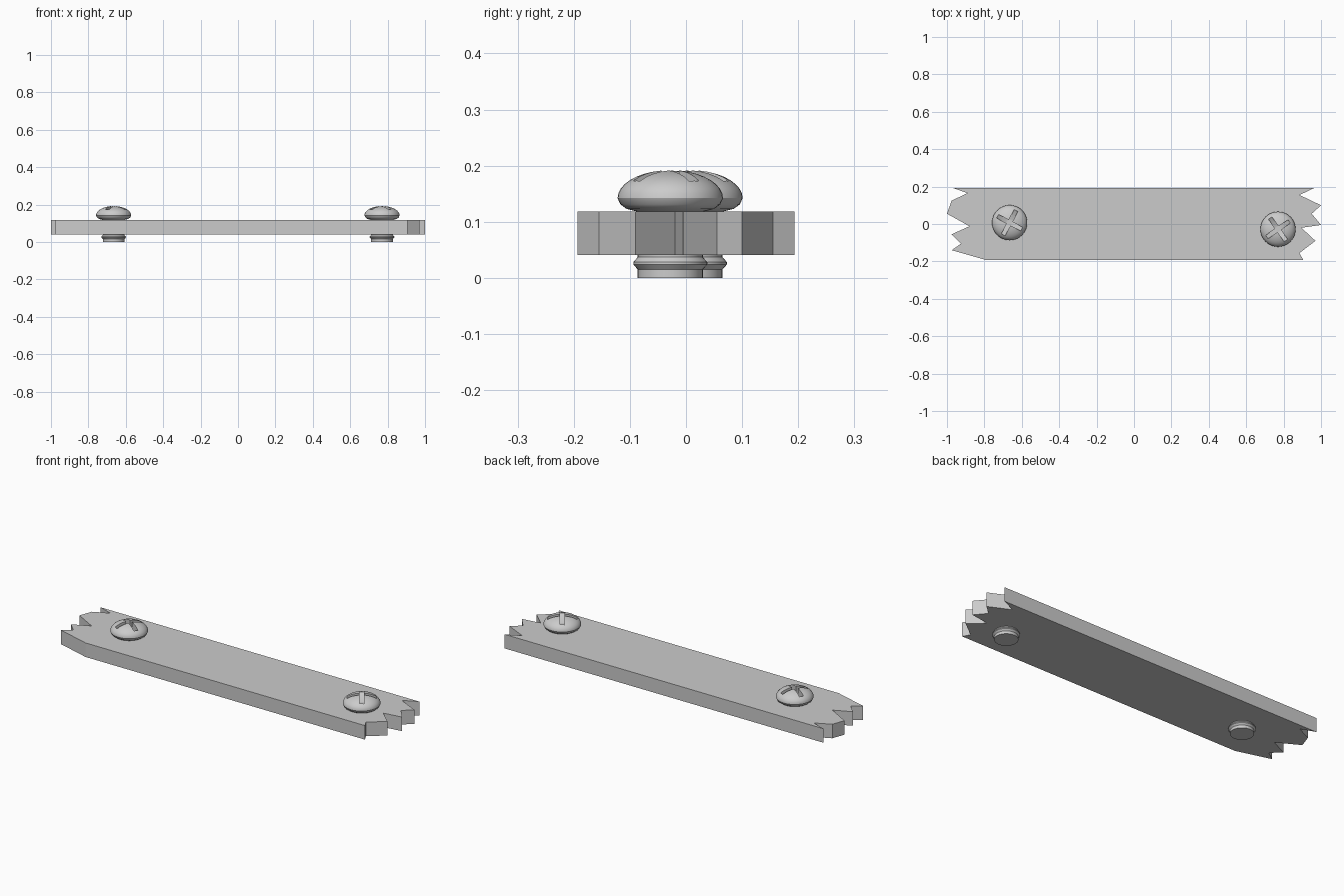
import bpy, bmesh
from math import sin, cos, pi, radians
from mathutils import Matrix, Vector

if "Cube" in bpy.data.objects:
    bpy.data.objects.remove(bpy.data.objects["Cube"])


def make_object(name, bm):
    bmesh.ops.recalc_face_normals(bm, faces=bm.faces)
    mesh = bpy.data.meshes.new(name)
    bm.to_mesh(mesh)
    bm.free()
    ob = bpy.data.objects.new(name, mesh)
    bpy.context.collection.objects.link(ob)
    return ob


def extrude_outline(name, points, vec):
    """Close an outline of 3D points and extrude it along vec."""
    bm = bmesh.new()
    face = bm.faces.new([bm.verts.new(p) for p in points])
    new = bmesh.ops.extrude_face_region(bm, geom=[face], use_keep_orig=True)["geom"]
    bmesh.ops.translate(bm, vec=vec, verts=[g for g in new if isinstance(g, bmesh.types.BMVert)])
    return make_object(name, bm)


def lathe(name, profile, steps=40):
    """Spin an (r, z) profile about z, starting and ending on the axis."""
    bm = bmesh.new()
    verts = [bm.verts.new((r, 0, z)) for r, z in profile]
    edges = [bm.edges.new(pair) for pair in zip(verts, verts[1:])]
    bmesh.ops.spin(bm, geom=verts + edges, cent=(0, 0, 0), axis=(0, 0, 1),
                   angle=2 * pi, steps=steps, use_duplicate=False)
    bmesh.ops.remove_doubles(bm, verts=bm.verts, dist=1e-5)
    return make_object(name, bm)


# plank with splintered ends
left_end = [(-0.97, 0.193), (-0.89, 0.165), (-0.975, 0.125), (-1.0, 0.055), (-0.88, -0.012),
            (-0.975, -0.055), (-0.925, -0.105), (-0.975, -0.14), (-0.79, -0.193)]
right_end = [(0.905, -0.193), (0.885, -0.155), (0.97, -0.09), (0.895, -0.02), (1.0, -0.005),
             (0.95, 0.055), (1.0, 0.10), (0.885, 0.155), (0.965, 0.193)]
extrude_outline("plank", [(x, y, 0.041) for x, y in left_end + right_end], (0, 0, 0.077))

# screw profile: shank, thread ridges, domed head
profile = [(0, 0), (0.058, 0)]
for z in (0.015, 0.046, 0.077):
    profile += [(0.058, z), (0.066, z + 0.009), (0.066, z + 0.013), (0.058, z + 0.022)]
profile += [(0.058, 0.118), (0.078, 0.123), (0.089, 0.131)]
for i in range(10):
    a = i * pi / 18
    profile.append((0.094 * cos(a), 0.142 + 0.05 * sin(a)))
profile[-1] = (0, 0.192)


def screw(name, x, y, turn):
    ob = lathe(name, profile)
    bpy.context.view_layer.objects.active = ob
    # cross recess, deeper towards the middle
    for k in range(2):
        arm = [(-0.075, -0.011, 0.21), (0.075, -0.011, 0.21), (0.073, -0.011, 0.168),
               (0.02, -0.011, 0.14), (-0.02, -0.011, 0.14), (-0.073, -0.011, 0.168)]
        cutter = extrude_outline("slot_cutter", arm, (0, 0.022, 0))
        cutter.data.transform(Matrix.Rotation(turn + k * pi / 2, 4, 'Z'))
        cutter.hide_render = True
        mod = ob.modifiers.new("slot", 'BOOLEAN')
        mod.operation = 'DIFFERENCE'
        mod.solver = 'EXACT'
        mod.object = cutter
        bpy.ops.object.modifier_apply(modifier=mod.name)
        bpy.data.objects.remove(cutter)
    ob.location = (x, y, 0)
    bpy.ops.object.select_all(action='DESELECT')
    ob.select_set(True)
    bpy.ops.object.shade_smooth_by_angle(angle=radians(30))


screw("left_screw", -0.665, 0.007, radians(62))
screw("right_screw", 0.77, -0.028, radians(35))
